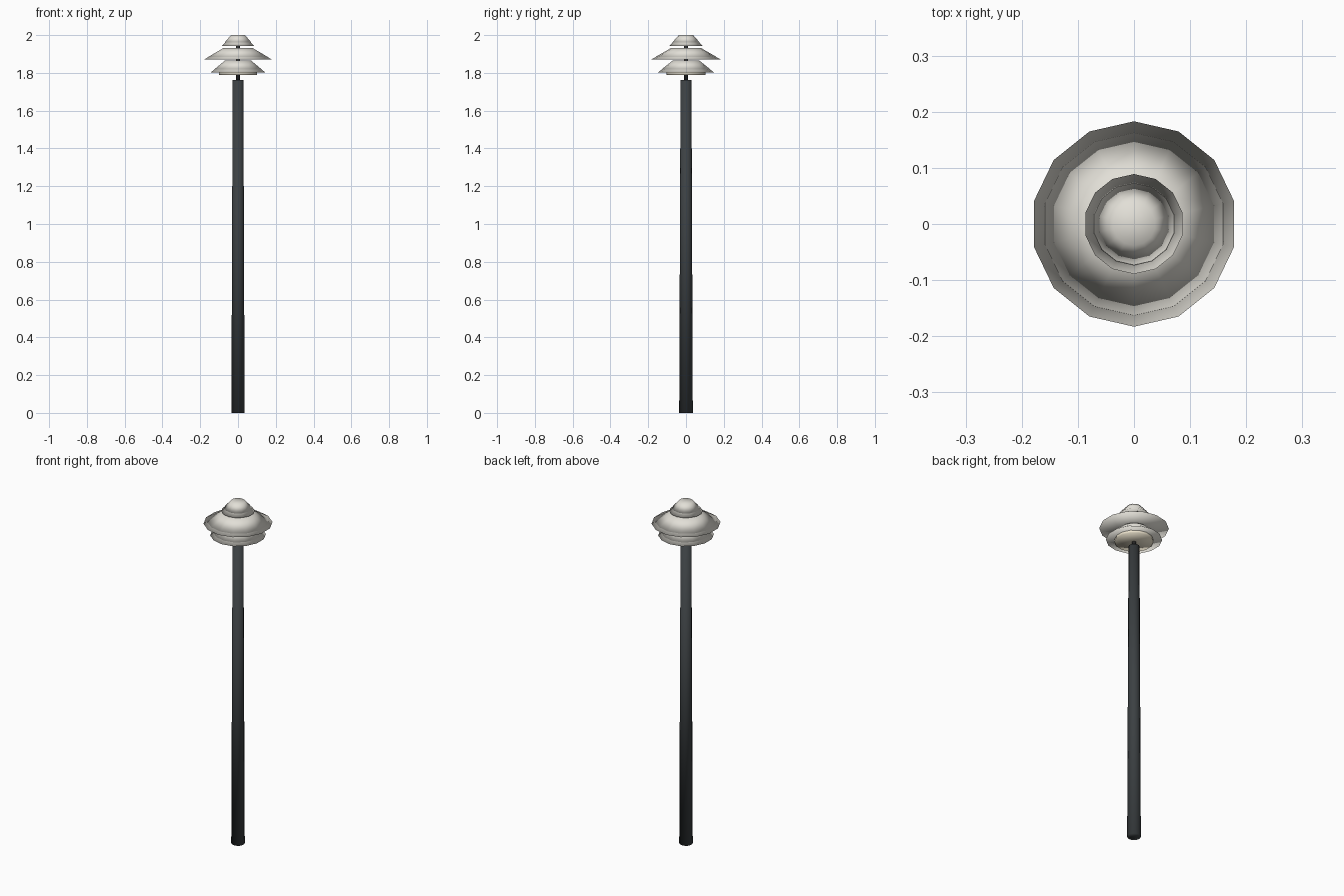
import bpy, bmesh, math

if "Cube" in bpy.data.objects:
    bpy.data.objects.remove(bpy.data.objects["Cube"])

SIDES = 14


def material(name, rgb):
    m = bpy.data.materials.new(name)
    m.diffuse_color = (*rgb, 1)
    m.use_nodes = True
    m.node_tree.nodes["Principled BSDF"].inputs["Base Color"].default_value = m.diffuse_color
    return m


def lathe(name, profile, mat, inward=False, sides=SIDES):
    """Revolve a list of (radius, z) about z, fully smooth; inward flips normals."""
    bm = bmesh.new()
    rings = []
    for r, z in profile:
        if r == 0:
            rings.append([bm.verts.new((0, 0, z))] * sides)
        else:
            rings.append([bm.verts.new((r * math.sin(math.tau * i / sides),
                                        r * math.cos(math.tau * i / sides), z))
                          for i in range(sides)])
    for a, b in zip(rings, rings[1:]):
        for i in range(sides):
            j = (i + 1) % sides
            bm.faces.new(list(dict.fromkeys((a[i], a[j], b[j], b[i]))))
    bmesh.ops.recalc_face_normals(bm, faces=bm.faces)
    if inward:
        bmesh.ops.reverse_faces(bm, faces=bm.faces)
    for f in bm.faces:
        f.smooth = True
    me = bpy.data.meshes.new(name)
    bm.to_mesh(me)
    bm.free()
    me.materials.append(mat)
    ob = bpy.data.objects.new(name, me)
    bpy.context.collection.objects.link(ob)
    return ob


dark = material("dark_metal", (0.045, 0.052, 0.056))
black = material("black_metal", (0.025, 0.025, 0.025))
white = material("off_white", (0.76, 0.74, 0.68))
cream = material("cream_glass", (0.85, 0.78, 0.62))

# Tapered post and the thin stem carrying the shades
lathe("post", [(0, 0), (0.036, 0), (0.029, 1.762), (0, 1.762)], dark)
lathe("stem", [(0, 1.755), (0.011, 1.755), (0.011, 1.985), (0, 1.985)], black)

# Three stacked shades: outer cone plus an inward-facing liner forming the lip
for name, r_top, r_edge, r_rim, z_rim, z_top in (
        ("lower", 0.070, 0.130, 0.148, 1.803, 1.866),
        ("middle", 0.077, 0.163, 0.183, 1.872, 1.933),
        ("top", 0.038, 0.073, 0.089, 1.942, 2.000)):
    z_edge = z_top + (z_rim - z_top) * (r_edge - r_top) / (r_rim - r_top)
    lathe(name + "_shade", [(0, z_top), (r_top, z_top), (r_edge, z_edge),
                            (0, z_edge)], white)
    lathe(name + "_liner", [(0, z_top - 0.004), (r_top - 0.004, z_top - 0.004),
                            (r_rim, z_rim), (0, z_rim)], white, inward=True)

# Diffuser disc under the lower shade
lathe("diffuser", [(0, 1.788), (0.102, 1.788), (0.102, 1.806), (0, 1.806)], cream,
      inward=True)
